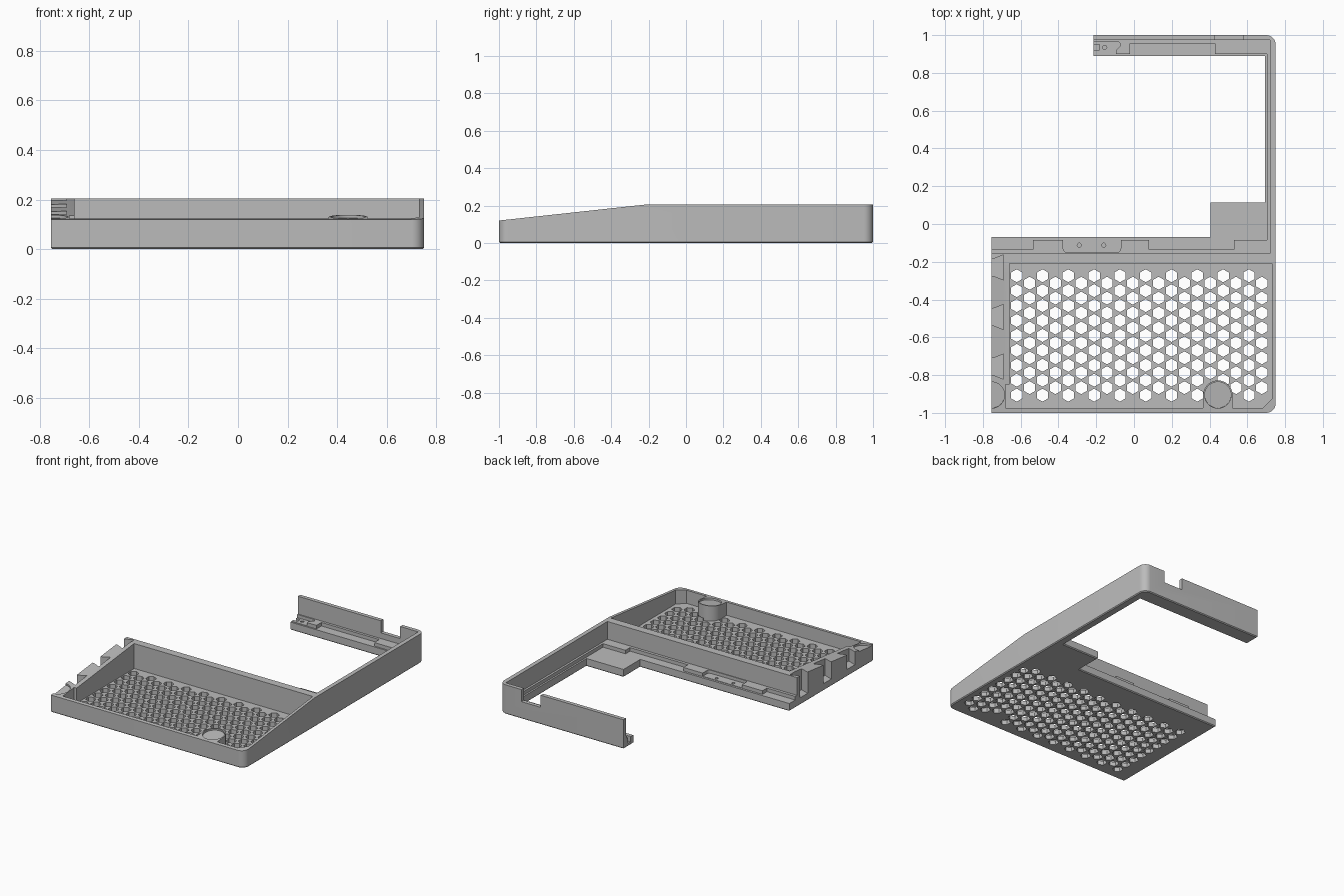
import bpy, bmesh, math
from mathutils import Matrix

if "Cube" in bpy.data.objects:
    bpy.data.objects.remove(bpy.data.objects["Cube"])

H = 0.205                      # full wall height
FLOOR, LOW, STEP = 0.03, 0.055, 0.08
SLOPE = math.atan2(0.085, 0.78)

grey = bpy.data.materials.new("plain_grey")
grey.diffuse_color = (0.5, 0.5, 0.5, 1)
grey.use_nodes = True
grey.node_tree.nodes["Principled BSDF"].inputs["Base Color"].default_value = grey.diffuse_color


def arc(cx, cy, r, a0, a1, n=8):
    """Points along an arc, angles in degrees."""
    return [(cx + r * math.cos(math.radians(a0 + (a1 - a0) * i / n)),
             cy + r * math.sin(math.radians(a0 + (a1 - a0) * i / n))) for i in range(n + 1)]


def rect(x0, x1, y0, y1):
    return [(x0, y0), (x1, y0), (x1, y1), (x0, y1)]


def prisms(name, outlines, z0, z1, chamfer=0):
    """One object made of separate upright prisms."""
    bm = bmesh.new()
    for pts in outlines:
        face = bm.faces.new([bm.verts.new((x, y, z0)) for x, y in pts])
        ext = bmesh.ops.extrude_face_region(bm, geom=[face])
        for v in ext["geom"]:
            if isinstance(v, bmesh.types.BMVert):
                v.co.z = z1
    bmesh.ops.recalc_face_normals(bm, faces=bm.faces)
    if chamfer:
        edges = [e for e in bm.edges if all(abs(v.co.z - z0) < 1e-6 for v in e.verts)]
        bmesh.ops.bevel(bm, geom=edges, offset=chamfer, segments=1, affect='EDGES')
    me = bpy.data.meshes.new(name)
    bm.to_mesh(me)
    bm.free()
    ob = bpy.data.objects.new(name, me)
    bpy.context.collection.objects.link(ob)
    return ob


def cut(target, cutter):
    """Subtract the cutter and remove it."""
    cutter.hide_render = True
    mod = target.modifiers.new("cut", 'BOOLEAN')
    mod.operation, mod.solver, mod.object = 'DIFFERENCE', 'EXACT', cutter
    bpy.context.view_layer.objects.active = target
    bpy.ops.object.modifier_apply(modifier=mod.name)
    bpy.data.objects.remove(cutter, do_unlink=True)


# Main frame: tray, side arm, rear arm and corner pad in one outline
outline = ([(-0.755, -1)] + arc(0.70, -0.95, 0.05, -90, 0) + arc(0.70, 0.95, 0.05, 0, 90)
           + [(-0.215, 1), (-0.215, 0.89), (0.693, 0.89), (0.693, 0.115),
              (0.405, 0.115), (0.405, -0.07), (-0.755, -0.07)])
frame = prisms("tray_frame", [outline], 0, H, chamfer=0.006)

# Sloped front: triangular wedge laid along x
wedge = prisms("wedge_cutter", [[(-1.2, 0.12 - 0.2 * math.tan(SLOPE)), (-0.22, H),
                                 (-0.22, 0.5), (-1.2, 0.5)]], -1, 1)
wedge.data.transform(Matrix(((0, 0, 1, 0), (1, 0, 0, 0), (0, 1, 0, 0), (0, 0, 0, 1))))
cut(frame, wedge)

# Tray pocket, leaving a round boss on the front wall and a block at front left
BX, BY = 0.444, -0.906
pocket = ([(-0.66, -0.21), (-0.66, -0.85), (-0.68, -0.85), (-0.68, -0.975), (BX - 0.078, -0.975)]
          + arc(BX, BY, 0.078, 180, 0, 20)
          + [(BX + 0.078, -0.975), (0.68, -0.975), (0.73, -0.925), (0.73, -0.21)])
cut(frame, prisms("pocket_cutter", [pocket], FLOOR, 0.4))

# Open rear area behind the tray wall
cut(frame, prisms("rear_cutter", [rect(-0.9, 0.72, -0.155, 0.973)], STEP, 0.4))

# Lower ledge, leaving raised steps against the walls
ledge = [(-0.9, -0.135), (-0.535, -0.135), (-0.535, -0.085), (0.08, -0.085), (0.08, -0.135),
         (0.53, -0.135), (0.53, -0.085), (0.705, -0.085), (0.705, 0.9), (0.43, 0.9),
         (0.43, 0.955), (-0.02, 0.955), (-0.02, 0.9), (-0.9, 0.9)]
cut(frame, prisms("ledge_cutter", [ledge], LOW, 0.4))

# Clip pockets in the raised steps, with pin holes
clips = [arc(-0.355, -0.13, 0.02, 180, 270, 4) + arc(-0.09, -0.13, 0.02, 270, 360, 4)
         + [(-0.07, -0.08), (-0.375, -0.08)],
         [(-0.3, 0.895), (-0.095, 0.895), (-0.095, 0.92)] + arc(-0.09, 0.945, 0.02, 0, 90, 4)
         + [(-0.3, 0.965)]]
cut(frame, prisms("clip_cutter", clips, LOW + 0.003, 0.15))
pins = [arc(x, y, 0.011, 0, 330, 11) for x, y in ((-0.29, -0.112), (-0.16, -0.112), (-0.155, 0.935))]
cut(frame, prisms("pin_cutter", pins, 0.025, 0.15))

# Socket in the end of the rear arm
cut(frame, prisms("socket_cutter", [rect(-0.3, -0.182, 0.922, 0.95)], 0.02, 0.15))

# Opening in the rear wall
cut(frame, prisms("notch_cutter", [rect(0.43, 0.58, 0.96, 1.1)], 0.12, 0.4))

# Dovetail slots down the left wall
slots = [[(-0.8, y - 0.042), (-0.745, y - 0.045), (-0.692, y - 0.066),
          (-0.692, y + 0.066), (-0.745, y + 0.045), (-0.8, y + 0.042)]
         for y in (-0.23, -0.492, -0.755)]
cut(frame, prisms("slot_cutter", slots, 0.05, 0.4))

# Shallow round seats in the sloped top
for x in (BX, -0.755):
    seat = prisms("seat_cutter", [arc(0, 0, 0.07, 0, 348.75, 31)], -0.012, 0.1)
    seat.data.transform(Matrix.Translation((x, BY, 0.12 + (BY + 1) * math.tan(SLOPE)))
                        @ Matrix.Rotation(SLOPE, 4, 'X'))
    cut(frame, seat)

# Hexagon vents through the floor
vents = []
for i in range(20):
    x = -0.621 + 0.0683 * i
    for j in range(9 - i % 2):
        y = -0.274 - 0.079 * j - 0.0395 * (i % 2)
        if math.hypot(x - BX, y - BY) > 0.08:
            vents.append(arc(x, y, 0.0345, 30, 330, 5))
cut(frame, prisms("vent_cutter", vents, -0.1, 0.045))

frame.data.materials.clear()
frame.data.materials.append(grey)
for p in frame.data.polygons:
    p.material_index = 0
bpy.ops.object.select_all(action='DESELECT')
frame.select_set(True)
bpy.context.view_layer.objects.active = frame
bpy.ops.object.shade_smooth_by_angle(angle=math.radians(30))
